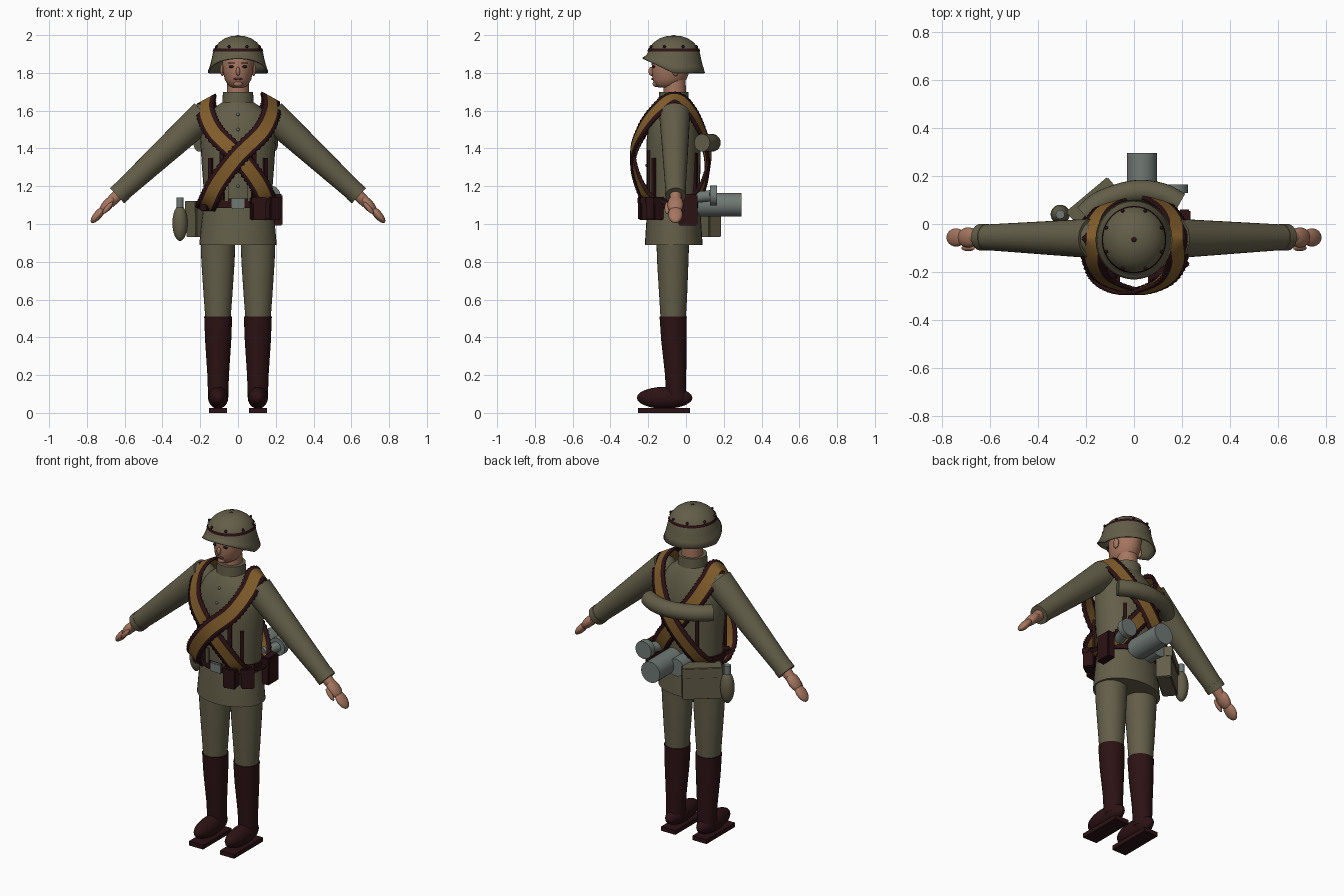
import bpy, bmesh, math
from mathutils import Vector, Matrix

cube = bpy.data.objects.get("Cube")
if cube:
    bpy.data.objects.remove(cube, do_unlink=True)

BODY_Y = -0.065


def make_mat(name, r, g, b):
    m = bpy.data.materials.new(name)
    m.use_nodes = True
    m.diffuse_color = (r, g, b, 1)
    bsdf = next(n for n in m.node_tree.nodes if n.type == "BSDF_PRINCIPLED")
    bsdf.inputs["Base Color"].default_value = (r, g, b, 1)
    bsdf.inputs["Roughness"].default_value = 0.8
    return m


OLIVE = make_mat("olive cloth", 0.125, 0.112, 0.066)
LEATHER = make_mat("dark red leather", 0.025, 0.006, 0.007)
TAN = make_mat("tan webbing", 0.23, 0.115, 0.025)
SKIN = make_mat("skin", 0.38, 0.18, 0.115)
METAL = make_mat("grey metal", 0.16, 0.19, 0.175)
BLACK = make_mat("black", 0.012, 0.009, 0.008)
LIPS = make_mat("lips", 0.16, 0.04, 0.035)


def finish(name, bm, *mats):
    bmesh.ops.recalc_face_normals(bm, faces=bm.faces)
    me = bpy.data.meshes.new(name)
    bm.to_mesh(me)
    bm.free()
    for m in mats:
        me.materials.append(m)
    ob = bpy.data.objects.new(name, me)
    bpy.context.collection.objects.link(ob)
    bpy.ops.object.select_all(action="DESELECT")
    ob.select_set(True)
    bpy.context.view_layer.objects.active = ob
    bpy.ops.object.shade_smooth_by_angle(angle=math.radians(40))
    return ob


def bridge(bm, loops):
    for a, b in zip(loops, loops[1:]):
        for i in range(len(a)):
            j = (i + 1) % len(a)
            bm.faces.new((a[i], a[j], b[j], b[i]))


def loft(name, rings, mat, cx=0, seg=32, capped=True):
    """Stack of ellipses: (z, half width, half depth, centre y)."""
    bm = bmesh.new()
    loops = []
    for z, rx, ry, cy in rings:
        angles = [math.tau * i / seg for i in range(seg)]
        loops.append([bm.verts.new((cx + rx * math.cos(a), cy + ry * math.sin(a), z)) for a in angles])
    bridge(bm, loops)
    if capped:
        bm.faces.new(loops[0])
        bm.faces.new(loops[-1])
    return finish(name, bm, mat)


def ball(name, centre, radii, mat, axis=(0, 0, 1), seg=24):
    bm = bmesh.new()
    rot = Vector((0, 0, 1)).rotation_difference(Vector(axis)).to_matrix().to_4x4()
    m = Matrix.Translation(centre) @ rot @ Matrix.Diagonal((*radii, 1))
    bmesh.ops.create_uvsphere(bm, u_segments=seg, v_segments=seg // 2, radius=1, matrix=m)
    return finish(name, bm, mat)


def rod(name, a, b, r1, r2, mat, seg=28):
    a, b = Vector(a), Vector(b)
    rot = Vector((0, 0, 1)).rotation_difference(b - a).to_matrix().to_4x4()
    bm = bmesh.new()
    bmesh.ops.create_cone(bm, cap_ends=True, segments=seg, radius1=r1, radius2=r2,
                          depth=(b - a).length, matrix=Matrix.Translation((a + b) / 2) @ rot)
    return finish(name, bm, mat)


def box(name, centre, size, mat, turn=0, bevel=0.0):
    bm = bmesh.new()
    m = Matrix.Translation(centre) @ Matrix.Rotation(math.radians(turn), 4, "Z") @ Matrix.Diagonal((*size, 1))
    bmesh.ops.create_cube(bm, size=1, matrix=m)
    if bevel:
        bmesh.ops.bevel(bm, geom=bm.edges[:], offset=bevel, segments=2, affect="EDGES")
    return finish(name, bm, mat)


def spline(pts, steps, closed):
    """Catmull-Rom samples through the points."""
    n, out = len(pts), []
    get = lambda i: pts[i % n] if closed else pts[min(max(i, 0), n - 1)]
    for i in range(n if closed else n - 1):
        p0, p1, p2, p3 = (Vector(get(i + k)) for k in (-1, 0, 1, 2))
        for s in range(steps):
            t = s / steps
            out.append(0.5 * (2 * p1 + (p2 - p0) * t + (2 * p0 - 5 * p1 + 4 * p2 - p3) * t * t
                              + (3 * p1 - p0 - 3 * p2 + p3) * t ** 3))
    return out if closed else out + [Vector(pts[-1])]


# Tunic, collar and belt
loft("tunic_skirt", [(0.89, .205, .153, BODY_Y), (1.0, .195, .146, BODY_Y), (1.1, .182, .138, BODY_Y)], OLIVE)
loft("tunic_body", [(1.08, .18, .136, BODY_Y), (1.2, .183, .138, BODY_Y), (1.33, .193, .143, BODY_Y),
                    (1.45, .2, .143, BODY_Y), (1.53, .192, .13, BODY_Y), (1.59, .155, .108, BODY_Y),
                    (1.63, .105, .088, BODY_Y), (1.65, .075, .075, BODY_Y)], OLIVE)
loft("collar", [(1.62, .084, .082, BODY_Y), (1.655, .082, .08, BODY_Y), (1.7, .08, .078, BODY_Y)], OLIVE)
loft("belt", [(1.085, .193, .148, BODY_Y), (1.135, .193, .148, BODY_Y)], LEATHER)
box("belt_buckle", (0, -0.213, 1.108), (.07, .015, .055), METAL, bevel=.003)
for z, y in ((1.2, -.205), (1.31, -.21), (1.5, -.204), (1.58, -.18)):
    ball("tunic_button", (0, y, z), (.008, .006, .008), METAL, seg=12)

# Legs, boots, arms and hands, mirrored left and right
for s, side in ((1, "left"), (-1, "right")):
    loft(side + "_trouser", [(0.5, .067, .067, -.068), (0.62, .076, .074, -.068),
                             (0.8, .088, .083, -.07), (0.95, .093, .088, -.07)], OLIVE, s * .106)
    loft(side + "_boot_shaft", [(0.07, .053, .053, -.052), (0.2, .057, .056, -.055),
                                (0.38, .069, .067, -.064), (0.51, .074, .072, -.068)], LEATHER, s * .105)
    ball(side + "_boot_heel", (s * .105, -.05, .088), (.054, .056, .056), LEATHER)
    ball(side + "_boot_foot", (s * .105, -.113, .08), (.053, .147, .058), LEATHER)
    box(side + "_boot_sole", (s * .105, -.117, .013), (.095, .275, .026), LEATHER)

    ball(side + "_shoulder", (s * .19, -.06, 1.555), (.08, .076, .085), OLIVE)
    rod(side + "_sleeve", (s * .175, -.06, 1.58), (s * .635, -.055, 1.155), .082, .052, OLIVE)
    rod(side + "_cuff", (s * .613, -.055, 1.175), (s * .64, -.055, 1.15), .056, .055, OLIVE)
    down = (s * .65, 0, -.76)
    rod(side + "_wrist", (s * .625, -.055, 1.165), (s * .68, -.055, 1.11), .032, .028, SKIN)
    ball(side + "_palm", (s * .69, -.056, 1.103), (.028, .042, .06), SKIN, down)
    ball(side + "_fingers", (s * .74, -.056, 1.05), (.022, .038, .056), SKIN, down)
    ball(side + "_thumb", (s * .69, -.1, 1.085), (.013, .013, .04), SKIN, down)

# Head and face
loft("neck", [(1.64, .06, .06, -.06), (1.78, .057, .058, -.06)], SKIN)
loft("head", [(1.722, .03, .04, -.105), (1.735, .052, .066, -.097), (1.765, .07, .09, -.088),
              (1.81, .08, .1, -.08), (1.86, .083, .105, -.077), (1.93, .07, .09, -.07)], SKIN)
ball("nose", (0, -.183, 1.808), (.011, .016, .024), SKIN, seg=14)
ball("mouth", (0, -.177, 1.768), (.026, .007, .006), LIPS, seg=14)
ball("chin", (0, -.155, 1.742), (.026, .022, .017), SKIN, seg=14)
for s, side in ((1, "left"), (-1, "right")):
    ball(side + "_eye", (s * .034, -.171, 1.833), (.015, .008, .007), BLACK, seg=14)
    box(side + "_eyebrow", (s * .036, -.173, 1.852), (.034, .012, .007), BLACK, turn=s * 17)
    ball(side + "_ear", (s * .083, -.055, 1.815), (.012, .02, .032), SKIN, seg=14)

# Helmet: dome with a flared rim that rises over the brow
bm = bmesh.new()
loops = []
profile = [(1.8, .16, .166), (1.835, .149, .155), (1.875, .139, .145), (1.905, .133, .139), (1.935, .122, .128),
           (1.962, .1, .105), (1.983, .07, .074), (1.995, .035, .037), (1.997, .008, .008)]
for z, rx, ry in profile:
    ring = []
    for i in range(40):
        a = math.tau * i / 40
        rise = .08 * max(0, -math.sin(a)) * max(0, (1.9 - z) / .1)
        ring.append(bm.verts.new((rx * math.cos(a), BODY_Y + ry * math.sin(a), z + rise)))
    loops.append(ring)
bridge(bm, loops)
bm.faces.new(loops[-1])
helmet = finish("helmet", bm, OLIVE)
shell = helmet.modifiers.new("Thickness", "SOLIDIFY")
shell.thickness = .008
loft("helmet_band", [(1.914, .134, .14, BODY_Y), (1.93, .129, .135, BODY_Y)], LEATHER, seg=40, capped=False)
ball("helmet_knob", (0, BODY_Y, 1.994), (.012, .012, .006), LEATHER, seg=12)
for i in range(8):
    a = math.tau * (i + .5) / 8
    ball("helmet_rivet", (.124 * math.cos(a), BODY_Y + .13 * math.sin(a), 1.939), (.008,) * 3, LEATHER, seg=10)

# Crossed bandoliers: closed ribbons with notched leather edges
LOOP = [(-.165, -.065, 1.657), (-.17, -.16, 1.585), (-.12, -.235, 1.48), (0, -.275, 1.36), (.1, -.25, 1.23),
        (.15, -.19, 1.13), (.17, -.065, 1.08), (.145, .04, 1.13), (.08, .095, 1.23), (-.02, .11, 1.36),
        (-.11, .075, 1.49), (-.16, .015, 1.6)]
for s, side, lift in ((1, "right", 0), (-1, "left", .012)):
    pts = spline(LOOP, 12, True)
    bm = bmesh.new()
    rows = []
    for i, p in enumerate(pts):
        tangent = (pts[(i + 1) % len(pts)] - pts[i - 1]).normalized()
        out = (p - Vector((0, BODY_Y, 1.36))).normalized()
        across = tangent.cross(out).normalized()
        edge = .056 if i % 2 else .049
        row = []
        for w in (-edge, -.031, .031, edge):
            q = p + across * w + out * lift
            row.append(bm.verts.new((s * q.x, q.y, q.z)))
        rows.append(row)
    for i, a in enumerate(rows):
        b = rows[(i + 1) % len(rows)]
        for k in range(3):
            bm.faces.new((a[k], a[k + 1], b[k + 1], b[k])).material_index = int(k == 1)
    strap = finish(side + "_bandolier", bm, LEATHER, TAN)
    shell = strap.modifiers.new("Thickness", "SOLIDIFY")
    shell.thickness, shell.offset = .016, 0

# Front webbing and pouches
for s, side in ((1, "left"), (-1, "right")):
    box(side + "_front_webbing", (s * .085, -.2, 1.26), (.022, .014, .26), LEATHER, turn=s * 18)
    box(side + "_belt_loop", (s * .06, -.208, 1.165), (.02, .012, .09), OLIVE, turn=s * 12)
    box(side + "_side_webbing", (s * .145, -.17, 1.24), (.022, .014, .22), LEATHER, turn=s * 38)
    box(side + "_back_webbing", (s * .11, .052, 1.25), (.022, .014, .25), LEATHER, turn=-s * 28)
for x, turn, y in ((.105, 12, -.215), (.18, 38, -.165)):
    box("left_ammo_pouch", (x, y, 1.08), (.075, .065, .12), LEATHER, turn, .006)
    box("left_pouch_flap", (x, y, 1.125), (.08, .072, .035), LEATHER, turn, .004)
box("left_hip_case", (.21, .01, 1.075), (.05, .1, .165), LEATHER, bevel=.006)
box("right_belt_pouch", (-.17, -.145, 1.105), (.05, .05, .065), LEATHER, -38, .005)

# Blanket roll curving across the back
ARC = [(-.205, .035, 1.43), (-.13, .095, 1.43), (0, .135, 1.43), (.11, .125, 1.43), (.19, .085, 1.43)]
path = spline(ARC, 8, False)
bm = bmesh.new()
loops = []
for i, p in enumerate(path):
    t = (path[min(i + 1, len(path) - 1)] - path[max(i - 1, 0)]).normalized()
    side_dir, up = t.cross(Vector((0, 0, 1))), Vector((0, 0, 1))
    loops.append([bm.verts.new(p + .047 * (side_dir * math.cos(a) + up * math.sin(a)))
                  for a in (math.tau * k / 20 for k in range(20))])
bridge(bm, loops)
bm.faces.new(loops[0])
bm.faces.new(loops[-1])
finish("blanket_roll", bm, OLIVE)

# Bag, canteen and metal canisters at the back of the belt
box("haversack", (-.165, .085, 1.025), (.22, .085, .19), OLIVE, 40, .005)
box("haversack_flap", (-.168, .089, 1.09), (.225, .09, .065), OLIVE, 40, .004)
ball("canteen", (-.307, .04, 1.005), (.04, .04, .095), OLIVE)
rod("canteen_neck", (-.307, .04, 1.085), (-.307, .04, 1.14), .019, .019, METAL, 16)
rod("large_canister", (.033, .06, 1.102), (.033, .295, 1.102), .063, .063, METAL)
rod("round_tin", (.172, .128, 1.15), (.172, .165, 1.15), .053, .053, METAL)
rod("tin_bracket", (.14, .04, 1.14), (.172, .135, 1.15), .03, .03, METAL, 16)
rod("small_canister", (-.045, .05, 1.1), (-.045, .16, 1.1), .052, .052, METAL)
